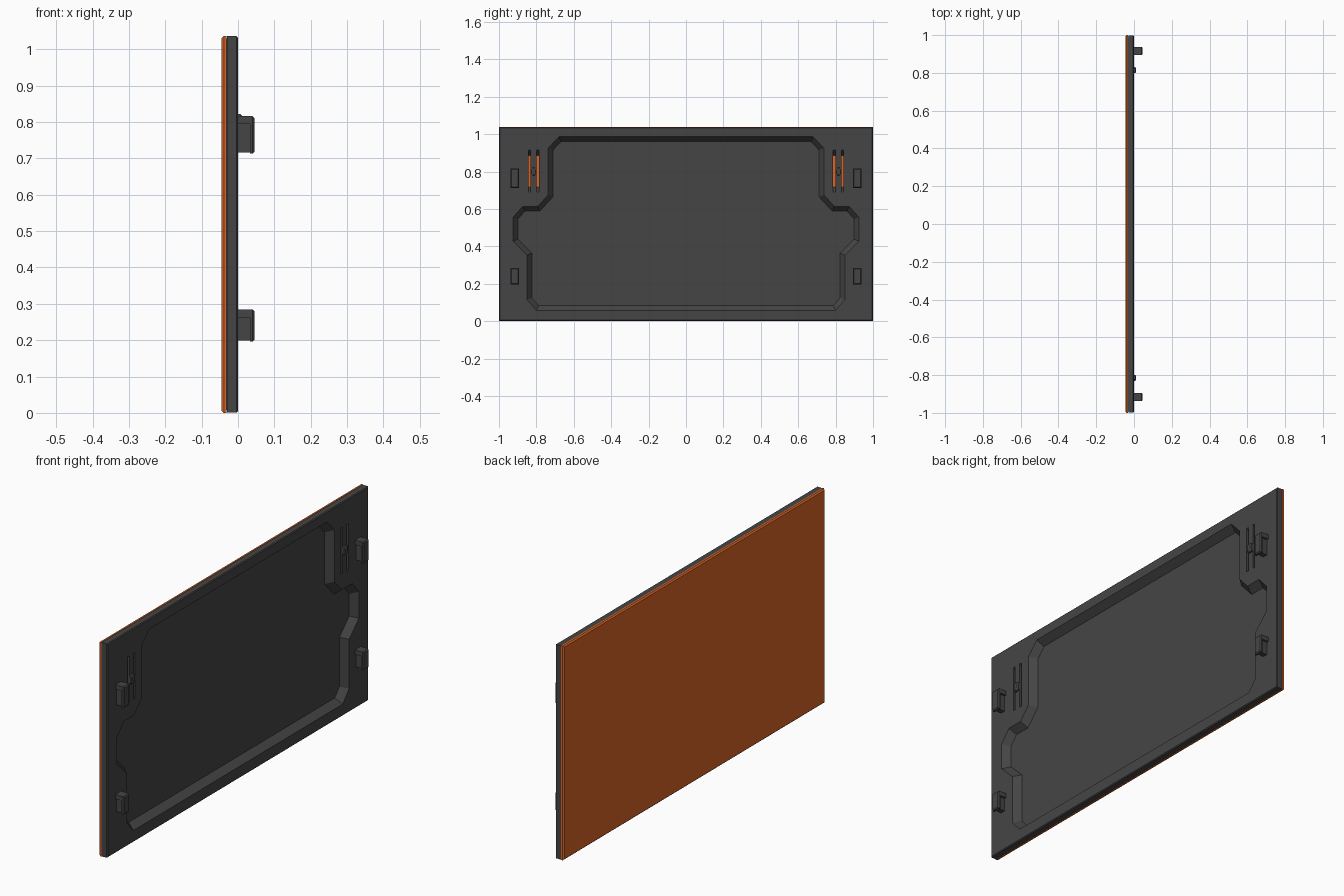
import bpy, bmesh
from mathutils import Vector

if "Cube" in bpy.data.objects:
    bpy.data.objects.remove(bpy.data.objects["Cube"])

H = 1.037  # panel height


def material(name, rgb):
    m = bpy.data.materials.new(name)
    m.diffuse_color = (*rgb, 1)
    m.use_nodes = True
    m.node_tree.nodes["Principled BSDF"].inputs["Base Color"].default_value = m.diffuse_color
    return m


ORANGE = material("orange", (0.70, 0.13, 0.02))
DARK = material("dark_grey", (0.06, 0.06, 0.06))


def loft(name, rings, mat=DARK):
    """Closed solid through rings of (x, [(y, z), ...])."""
    bm = bmesh.new()
    loops = [[bm.verts.new((x, y, z)) for y, z in pts] for x, pts in rings]
    n = len(loops[0])
    for a, b in zip(loops, loops[1:]):
        for i in range(n):
            j = (i + 1) % n
            bm.faces.new((a[i], a[j], b[j], b[i]))
    bm.faces.new(loops[0])
    bm.faces.new(loops[-1])
    return finish(name, bm, mat)


def finish(name, bm, mat=DARK):
    bmesh.ops.recalc_face_normals(bm, faces=bm.faces)
    me = bpy.data.meshes.new(name)
    bm.to_mesh(me)
    bm.free()
    me.materials.append(mat)
    ob = bpy.data.objects.new(name, me)
    bpy.context.collection.objects.link(ob)
    return ob


def rect(y0, y1, z0, z1):
    return [(y0, z0), (y1, z0), (y1, z1), (y0, z1)]


def panel(inset):
    return rect(-1 + inset, 1 - inset, inset, H - inset)


def inset_outline(pts, d):
    """Mitred inset of a clockwise (y right, z up) outline."""
    out = []
    for i, p in enumerate(pts):
        p = Vector(p)
        a = (p - Vector(pts[i - 1])).normalized()
        b = (Vector(pts[(i + 1) % len(pts)]) - p).normalized()
        na, nb = Vector((a.y, -a.x)), Vector((b.y, -b.x))
        out.append(tuple(p + (na + nb) * d / (1 + na.dot(nb))))
    return out


def cut(target, cutter):
    mod = target.modifiers.new("cut", 'BOOLEAN')
    mod.operation = 'DIFFERENCE'
    mod.solver = 'EXACT'
    mod.object = cutter
    cutter.hide_render = True
    bpy.context.view_layer.objects.active = target
    bpy.ops.object.modifier_apply(modifier=mod.name)
    bpy.data.objects.remove(cutter)


# Orange outer skin: shallow tray with chamfered back edge
loft("outer_skin", [(-0.045, panel(0.006)), (-0.039, panel(0)), (-0.031, panel(0)),
                    (-0.031, panel(0.007)), (-0.040, panel(0.007))], ORANGE)

# Dark inner panel, stepped to sit in the tray
body = loft("inner_panel", [(-0.039, panel(0.008)), (-0.030, panel(0.008)),
                            (-0.030, panel(0.001)), (-0.004, panel(0.001)),
                            (0, panel(0.005))])

# Sloped-wall recess
half = [(0.68, 0.986), (0.737, 0.925), (0.737, 0.675), (0.793, 0.614), (0.873, 0.614),
        (0.925, 0.555), (0.925, 0.427), (0.85, 0.353), (0.85, 0.115), (0.80, 0.058)]
outline = half + [(-y, z) for y, z in reversed(half)]
slope = 0.026 / 0.034
cut(body, loft("recess_cutter", [(x, inset_outline(outline, -x * slope))
                                 for x in (-0.034, 0.01)]))

# Pairs of slots showing the orange skin
for side in (-1, 1):
    for c in (0.793, 0.837):
        y = side * c
        cut(body, loft("slot_cutter", [
            (-0.06, rect(y - 0.006, y + 0.006, 0.716, 0.886)),
            (-0.03, rect(y - 0.006, y + 0.006, 0.716, 0.886)),
            (0.01, rect(y - 0.006, y + 0.006, 0.682, 0.925))]))


# Hook: chamfered L profile in x-z, with a thinner web inside
def extrude_y(name, profile, y, w, bevel=0):
    bm = bmesh.new()
    f = bm.faces.new([bm.verts.new((x, y - w / 2, z)) for x, z in profile])
    ext = bmesh.ops.extrude_face_region(bm, geom=[f])
    bmesh.ops.translate(bm, vec=(0, w, 0),
                        verts=[v for v in ext["geom"] if isinstance(v, bmesh.types.BMVert)])
    bmesh.ops.recalc_face_normals(bm, faces=bm.faces)
    if bevel:
        edges = [e for e in bm.edges if min(v.co.x for v in e.verts) > 0.04]
        bmesh.ops.bevel(bm, geom=edges, offset=bevel, segments=1, affect='EDGES')
    return finish(name, bm)


for side, label in ((-1, "left"), (1, "right")):
    y = side * 0.916
    for z0, z1, level in ((0.713, 0.816, "upper"), (0.196, 0.285, "lower")):
        t = z1 - 0.022
        extrude_y(f"{level}_{label}_hook",
                  [(-0.002, t), (0.033, t), (0.033, z0), (0.045, z0), (0.045, z1), (-0.002, z1)],
                  y, 0.044, 0.005)
        extrude_y(f"{level}_{label}_hook_web",
                  [(-0.002, z0 + 0.003), (0.034, z0 + 0.003), (0.034, t + 0.001), (-0.002, t + 0.001)],
                  y, 0.024)
    # Small button between the slots
    y = side * 0.815

    def octagon(w, h, c=0.006):
        return [(y - w + c, 0.8 - h), (y + w - c, 0.8 - h), (y + w, 0.8 - h + c), (y + w, 0.8 + h - c),
                (y + w - c, 0.8 + h), (y - w + c, 0.8 + h), (y - w, 0.8 + h - c), (y - w, 0.8 - h + c)]
    loft(f"{label}_button", [(-0.002, octagon(0.015, 0.022)), (0.007, octagon(0.015, 0.022)),
                             (0.011, octagon(0.010, 0.017))])
